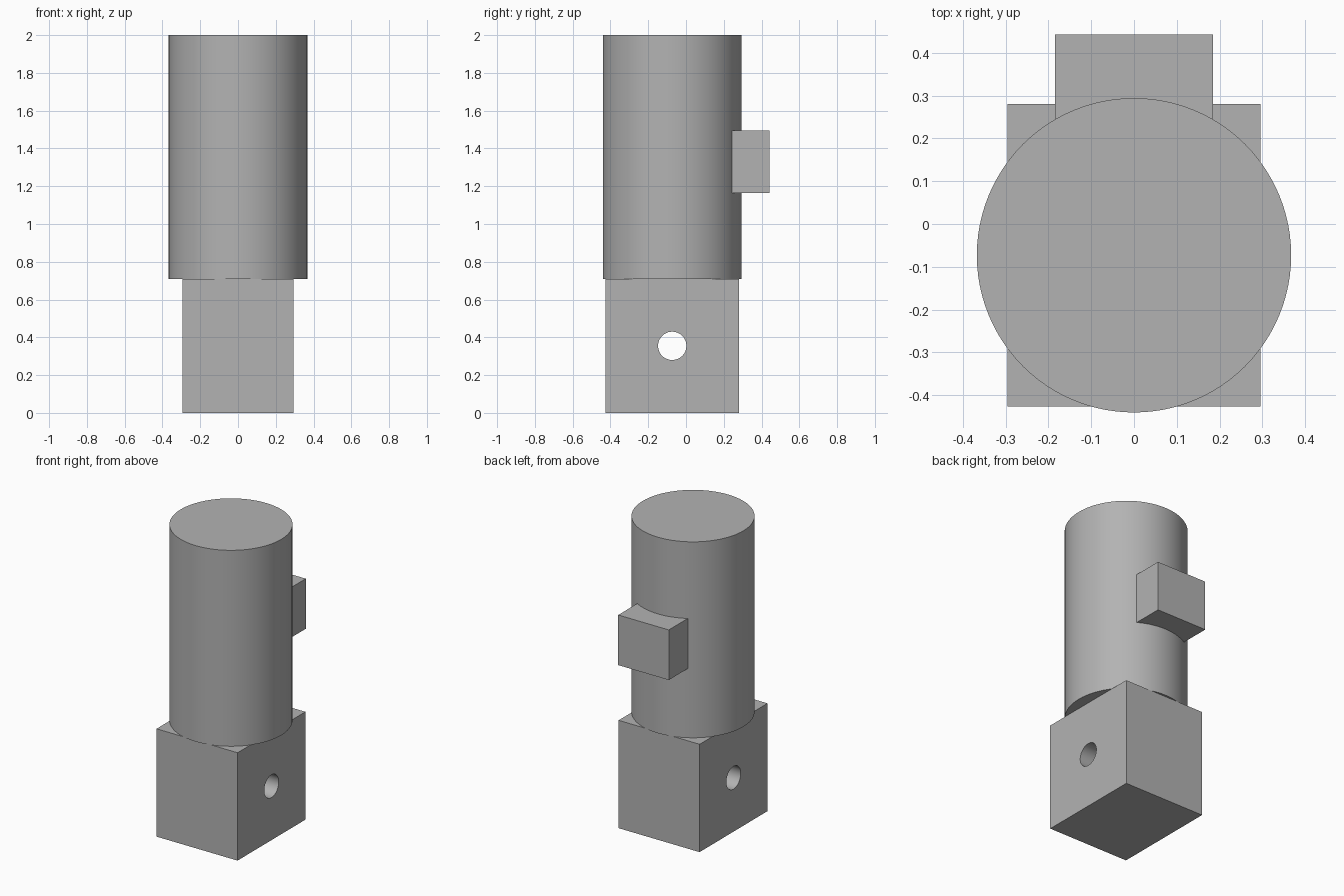
import bpy
import math

cube = bpy.data.objects.get("Cube")
if cube:
    bpy.data.objects.remove(cube, do_unlink=True)

AXIS_Y = -0.073      # shared centre line of block, bore and cylinder
BLOCK_TOP = 0.71

grey = bpy.data.materials.new("plain_grey")
grey.use_nodes = True
colour = (0.45, 0.45, 0.45, 1)
grey.diffuse_color = colour
grey.node_tree.nodes["Principled BSDF"].inputs["Base Color"].default_value = colour


def finish(name):
    obj = bpy.context.object
    obj.name = name
    obj.data.materials.append(grey)
    return obj


def box(name, low, high):
    centre = [(a + b) / 2 for a, b in zip(low, high)]
    bpy.ops.mesh.primitive_cube_add(size=1, location=centre)
    obj = finish(name)
    obj.scale = [b - a for a, b in zip(low, high)]
    bpy.ops.object.transform_apply(location=False, rotation=False, scale=True)
    return obj


def cylinder(name, radius, depth, centre, sides, rotation=(0, 0, 0)):
    bpy.ops.mesh.primitive_cylinder_add(vertices=sides, radius=radius, depth=depth,
                                        location=centre, rotation=rotation)
    obj = finish(name)
    bpy.ops.object.shade_smooth_by_angle(angle=math.radians(30))
    return obj


# Upright cylinder
cylinder("main_cylinder", 0.367, 2 - BLOCK_TOP,
         (0, AXIS_Y, (2 + BLOCK_TOP) / 2), 96)

# Rear lug, its inner end buried in the cylinder
box("rear_lug", (-0.184, 0.24, 1.165), (0.184, 0.442, 1.495))

# Base block with a cross bore
cutter = cylinder("bore_cutter", 0.075, 1, (0, AXIS_Y, BLOCK_TOP / 2), 48,
                  (0, math.pi / 2, 0))
cutter.hide_render = True
cutter.hide_viewport = True
block = box("base_block", (-0.295, -0.426, 0), (0.295, 0.28, BLOCK_TOP))
bore = block.modifiers.new("cross_bore", 'BOOLEAN')
bore.operation = 'DIFFERENCE'
bore.solver = 'EXACT'
bore.object = cutter
bpy.ops.object.modifier_apply(modifier=bore.name)
bpy.data.objects.remove(cutter, do_unlink=True)
bpy.ops.object.shade_smooth_by_angle(angle=math.radians(30))
